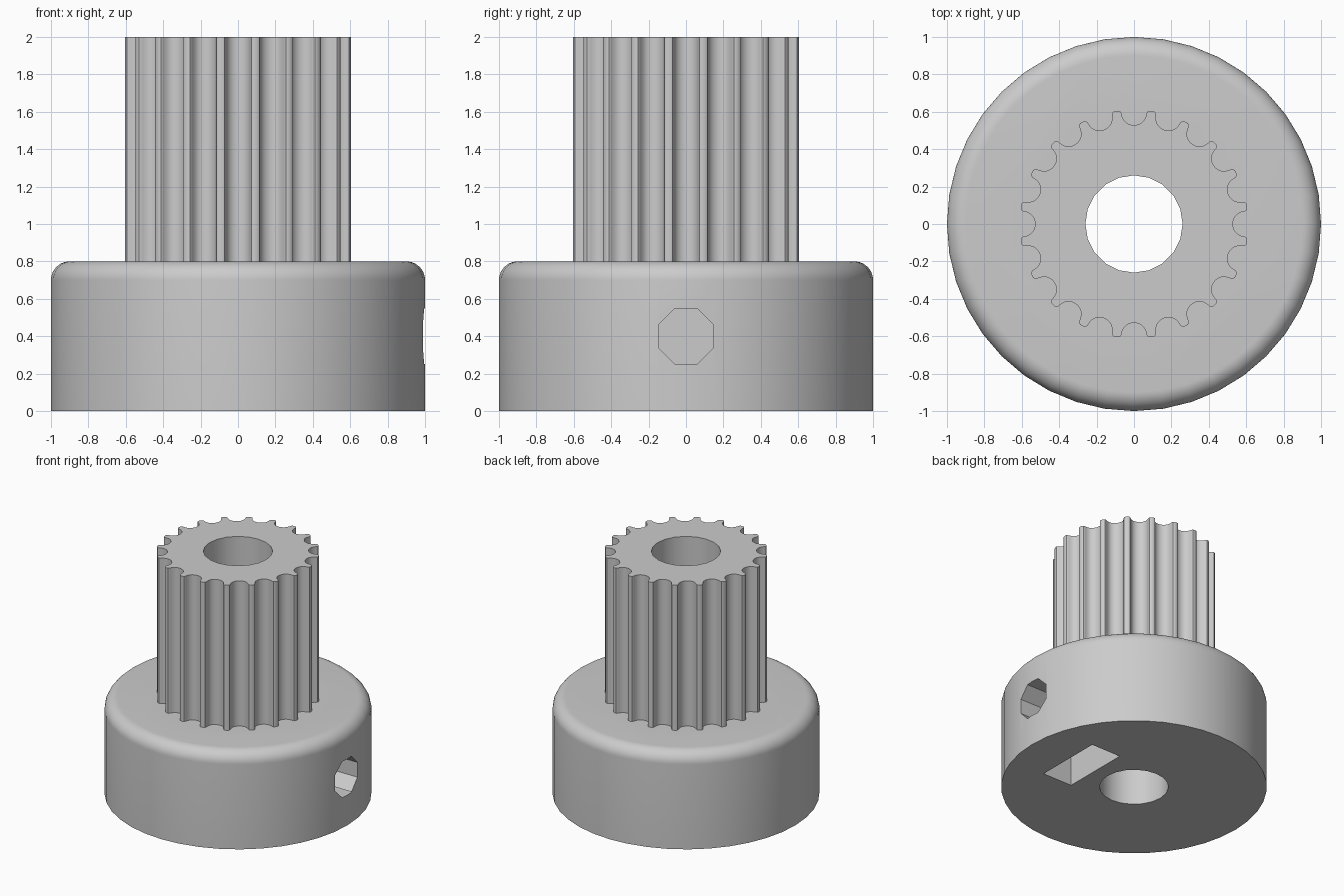
import bpy, bmesh, math
from math import sin, cos, pi, radians
from mathutils import Matrix

if "Cube" in bpy.data.objects:
    bpy.data.objects.remove(bpy.data.objects["Cube"])

grey = bpy.data.materials.new("grey plastic")
grey.diffuse_color = (0.6, 0.6, 0.6, 1)
grey.use_nodes = True
grey.node_tree.nodes["Principled BSDF"].inputs["Base Color"].default_value = grey.diffuse_color


def make(name, bm):
    bmesh.ops.recalc_face_normals(bm, faces=bm.faces)
    me = bpy.data.meshes.new(name)
    bm.to_mesh(me)
    bm.free()
    me.materials.append(grey)
    ob = bpy.data.objects.new(name, me)
    bpy.context.collection.objects.link(ob)
    return ob


def prism(name, outline, z0, z1, matrix=Matrix()):
    """Extrude a flat outline from z0 to z1, then place it."""
    bm = bmesh.new()
    low = [bm.verts.new((x, y, z0)) for x, y in outline]
    high = [bm.verts.new((x, y, z1)) for x, y in outline]
    bm.faces.new(low)
    bm.faces.new(high)
    n = len(outline)
    for i in range(n):
        j = (i + 1) % n
        bm.faces.new((low[i], low[j], high[j], high[i]))
    bm.transform(matrix)
    return make(name, bm)


def ngon(r, n, start=0.0):
    return [(r * cos(start + 2 * pi * i / n), r * sin(start + 2 * pi * i / n)) for i in range(n)]


# Hub: stacked rings with a rounded top edge
fillet = 0.1
rings = [(1.0, 0.0)] + [(0.9 + fillet * cos(a), 0.7 + fillet * sin(a))
                        for a in [radians(9 * i) for i in range(11)]]
bm = bmesh.new()
loops = [[bm.verts.new((x, y, z)) for x, y in ngon(r, 40)] for r, z in rings]
for a, b in zip(loops, loops[1:]):
    for i in range(40):
        j = (i + 1) % 40
        bm.faces.new((a[i], a[j], b[j], b[i]))
bm.faces.new(loops[0])
bm.faces.new(loops[-1])
pulley = make("belt_pulley", bm)

# Toothed barrel: one belt groove (half width, depth) mirrored and repeated
half = [(0.0847, 0.0), (0.0735, 0.0037), (0.0678, 0.0131), (0.0656, 0.0238),
        (0.0620, 0.0343), (0.0572, 0.0444), (0.0512, 0.0540), (0.0406, 0.0637),
        (0.0282, 0.0707), (0.0144, 0.0750)]
groove = [(-w, d) for w, d in half] + [(0.0, 0.0764)] + [(w, d) for w, d in half[::-1]]
teeth, edge_r, tip_r = 20, 0.605, 0.611
outline = []
for k in range(teeth):
    t = 2 * pi * k / teeth
    for w, d in groove:
        r = edge_r - d
        outline.append((r * cos(t) - w * sin(t), r * sin(t) + w * cos(t)))
    m = t + pi / teeth
    outline.append((tip_r * cos(m), tip_r * sin(m)))
barrel = prism("toothed_barrel", outline, 0.6, 2.0)

# Cutters: shaft bore, screw hole, nut pocket and its slot from below
along_x = Matrix.Translation((0, 0, 0.4)) @ Matrix.Rotation(pi / 2, 4, 'Y')
bore = prism("shaft_bore", ngon(0.26, 20), -0.2, 2.2)
screw = prism("screw_hole", ngon(0.16, 8, pi / 8), 0.0, 1.2, along_x)
nut_half = 0.285
nut_r = nut_half / cos(pi / 6)
# Pocket with a pointed roof, open at the bottom
pocket = [(0.6, -nut_half), (0.6, nut_half), (-nut_r / 2, nut_half),
          (-nut_r, 0.0), (-nut_r / 2, -nut_half)]
nut = prism("nut_slot", pocket, 0.38, 0.65, along_x)

bpy.context.view_layer.objects.active = pulley
for part, op in ((barrel, 'UNION'), (bore, 'DIFFERENCE'),
                 (screw, 'DIFFERENCE'), (nut, 'DIFFERENCE')):
    mod = pulley.modifiers.new(part.name, 'BOOLEAN')
    mod.operation = op
    mod.solver = 'EXACT'
    mod.object = part
    bpy.ops.object.modifier_apply(modifier=mod.name)
    bpy.data.objects.remove(part)

bpy.ops.object.select_all(action='DESELECT')
pulley.select_set(True)
bpy.ops.object.shade_smooth_by_angle(angle=radians(30))
